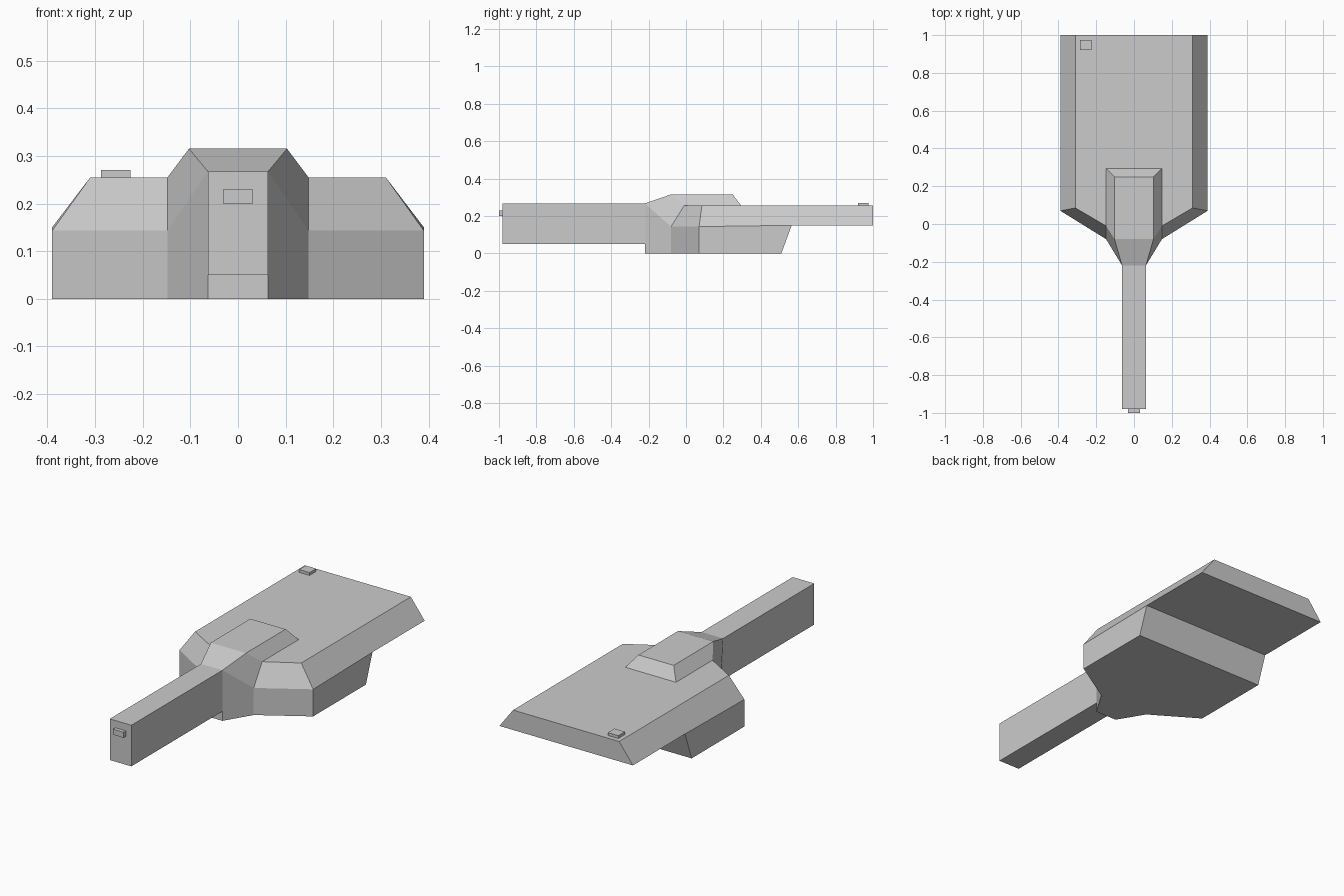
import bpy, bmesh

if "Cube" in bpy.data.objects:
    bpy.data.objects.remove(bpy.data.objects["Cube"])


def make_object(name, bm):
    bmesh.ops.recalc_face_normals(bm, faces=bm.faces)
    mesh = bpy.data.meshes.new(name)
    bm.to_mesh(mesh)
    bm.free()
    obj = bpy.data.objects.new(name, mesh)
    bpy.context.collection.objects.link(obj)
    return obj


def box(name, lo, hi, open_back=False):
    bm = bmesh.new()
    bmesh.ops.create_cube(bm, size=1)
    for v in bm.verts:
        v.co = [(a + b) / 2 + c * (b - a) for a, b, c in zip(lo, hi, v.co)]
    obj_faces = [f for f in bm.faces if all(v.co.y > hi[1] - 1e-5 for v in f.verts)]
    if open_back:
        bmesh.ops.delete(bm, geom=obj_faces, context='FACES_ONLY')
    return make_object(name, bm)


# Right half of the faceted body; lower-case letters name the corners
corners = {
    # floor
    'a': (0, -.22, 0), 'b': (.063, -.22, 0), 'c': (.148, -.08, 0),
    'd': (.39, .07, 0), 'e': (.39, .51, 0), 'f': (0, .51, 0),
    # waist line and overhang
    'g': (.148, -.08, .143), 'h': (.39, .07, .143), 'i': (.39, .565, .15),
    'j': (0, .565, .15), 'k': (.39, 1, .15), 'l': (0, 1, .15),
    # deck
    'm': (.148, -.01, .255), 'n': (.31, .085, .255), 'o': (.31, 1, .255),
    'p': (0, 1, .255), 'q': (0, .295, .255), 'r': (.148, .295, .255),
    # raised hump and neck
    's': (0, -.22, .267), 't': (.063, -.22, .267), 'u': (.103, -.08, .315),
    'v': (0, -.08, .315), 'w': (.103, .25, .315), 'x': (0, .25, .315),
    'y': (0, -.22, .05), 'z': (.063, -.22, .05),
}
panels = ['abcdef', 'abzy', 'bcgtz', 'cdhg', 'deih', 'efji', 'ijlk',
          'hikon', 'ghnm', 'klpo', 'mnopqr', 'mrwu', 'rqxw', 'uwxv',
          'stuv', 'tgmu']
bm = bmesh.new()
verts = {key: bm.verts.new(co) for key, co in corners.items()}
for panel in panels:
    bm.faces.new([verts[key] for key in panel])
body = make_object('body', bm)
mirror = body.modifiers.new('mirror', 'MIRROR')
mirror.use_clip = True

# Long front beam, open where it joins the body
box('front_beam', (-.063, -.98, .05), (.063, -.22, .267), open_back=True)

# Small blocks at the beam tip and on the rear deck
box('front_sight', (-.031, -1, .2), (.031, -.98, .229))
box('rear_sight', (-.287, .92, .255), (-.226, .975, .27))
